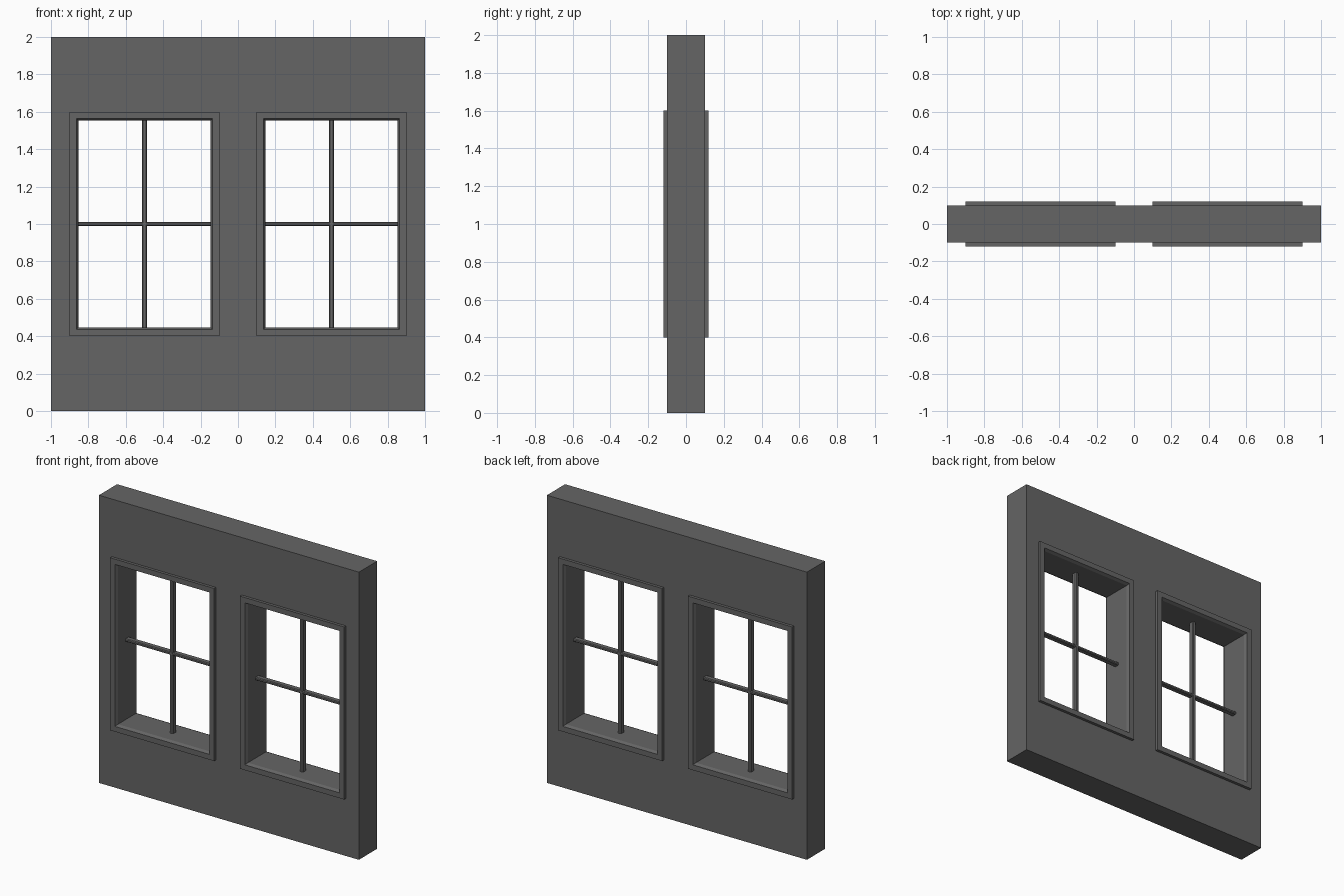
import bpy, bmesh

if "Cube" in bpy.data.objects:
    bpy.data.objects.remove(bpy.data.objects["Cube"])

OUT_W, OUT_Z0, OUT_Z1 = 0.40, 0.40, 1.60   # casing half width and heights

dark = bpy.data.materials.new("dark_grey")
dark.diffuse_color = (0.13, 0.13, 0.13, 1)
dark.use_nodes = True
dark.node_tree.nodes["Principled BSDF"].inputs["Base Color"].default_value = dark.diffuse_color


def finish(name, bm):
    bmesh.ops.recalc_face_normals(bm, faces=bm.faces)
    me = bpy.data.meshes.new(name)
    bm.to_mesh(me)
    bm.free()
    me.materials.append(dark)
    ob = bpy.data.objects.new(name, me)
    bpy.context.collection.objects.link(ob)
    return ob


def box(name, x0, x1, y0, y1, z0, z1, bevel=0.0):
    bm = bmesh.new()
    bmesh.ops.create_cube(bm, size=1)
    for v in bm.verts:
        v.co.x = x0 if v.co.x < 0 else x1
        v.co.y = y0 if v.co.y < 0 else y1
        v.co.z = z0 if v.co.z < 0 else z1
    if bevel:
        # chamfer only the edges along the longest axis
        axis = 0 if x1 - x0 > z1 - z0 else 2
        edges = [e for e in bm.edges
                 if abs(e.verts[0].co[axis] - e.verts[1].co[axis]) > 0.1]
        bmesh.ops.bevel(bm, geom=edges, offset=bevel, segments=1,
                        affect='EDGES')
    return finish(name, bm)


def ring(bm, cx, inset, y):
    x, z0, z1 = OUT_W - inset, OUT_Z0 + inset, OUT_Z1 - inset
    return [bm.verts.new(p) for p in ((cx - x, y, z0), (cx + x, y, z0),
                                      (cx + x, y, z1), (cx - x, y, z1))]


def window_frame(name, cx):
    # casing profile swept around the opening: (inset, depth), closed loop
    profile = [(0, -0.12), (0.037, -0.12), (0.047, -0.10),
               (0.047, 0.10), (0.037, 0.12), (0, 0.12)]
    bm = bmesh.new()
    rings = [ring(bm, cx, i, y) for i, y in profile]
    for a, b in zip(rings, rings[1:] + rings[:1]):
        for k in range(4):
            n = (k + 1) % 4
            bm.faces.new((a[k], a[n], b[n], b[k]))
    return finish(name, bm)


# wall slab with two openings
wall = box("wall", -1, 1, -0.1, 0.1, 0, 2)
for side, cx in (("left", -0.5), ("right", 0.5)):
    cutter = box(side + "_opening_cutter", cx - 0.38, cx + 0.38,
                 -0.3, 0.3, 0.42, 1.58)
    mod = wall.modifiers.new("opening", 'BOOLEAN')
    mod.operation, mod.solver, mod.object = 'DIFFERENCE', 'EXACT', cutter
    bpy.context.view_layer.objects.active = wall
    bpy.ops.object.modifier_apply(modifier=mod.name)
    bpy.data.objects.remove(cutter)

    # casing and lining, then the crossing glazing bars
    window_frame(side + "_window_frame", cx)
    box(side + "_vertical_bar", cx - 0.014, cx + 0.014, -0.02, 0.02,
        0.44, 1.56, 0.006)
    box(side + "_horizontal_bar", cx - 0.36, cx + 0.36, -0.02, 0.02,
        0.99, 1.01, 0.005)
